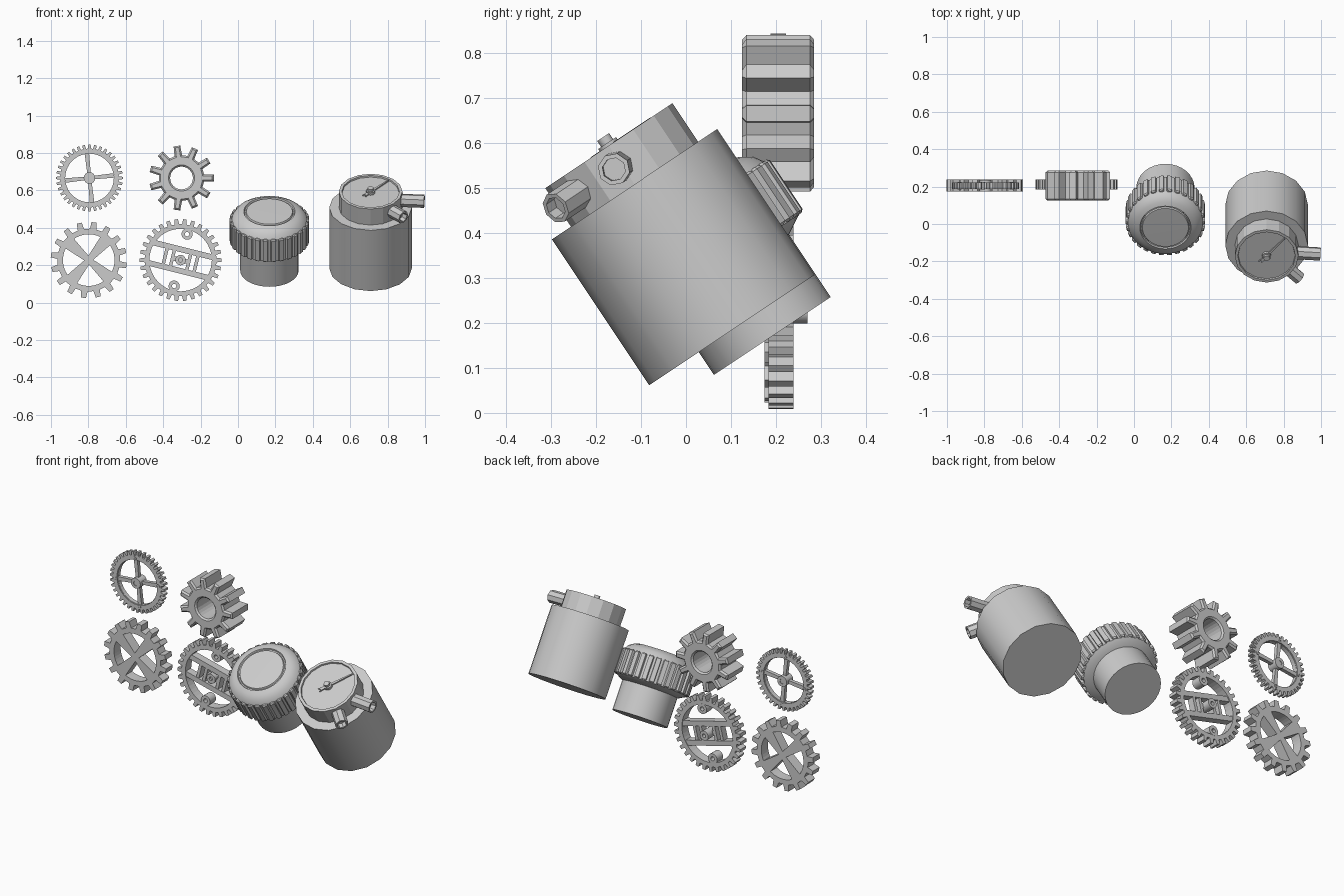
import bpy, bmesh
from math import sin, cos, pi, radians, atan2, asin
from mathutils import Matrix, Vector

old = bpy.data.objects.get("Cube")
if old:
    bpy.data.objects.remove(old, do_unlink=True)

grey = bpy.data.materials.new("plain grey")
grey.use_nodes = True
COLOUR = (0.6, 0.6, 0.6, 1)
grey.diffuse_color = COLOUR
grey.node_tree.nodes["Principled BSDF"].inputs["Base Color"].default_value = COLOUR


def add(name, mesh, matrix, smooth=False):
    ob = bpy.data.objects.new(name, mesh)
    bpy.context.scene.collection.objects.link(ob)
    mesh.materials.clear()
    mesh.materials.append(grey)
    ob.matrix_world = matrix
    if smooth:
        bpy.ops.object.select_all(action='DESELECT')
        ob.select_set(True)
        bpy.context.view_layer.objects.active = ob
        bpy.ops.object.shade_smooth_by_angle(angle=radians(32))
    return ob


def polar(r, a):
    return (r * cos(a), r * sin(a))


def circle(r, n=24, cx=0, cy=0):
    return [(cx + r * cos(2 * pi * i / n), cy + r * sin(2 * pi * i / n)) for i in range(n)]


def toothed(n, root, tip, root_part, tip_part, phase=0):
    """Gear outline; the parts are the share of the pitch a tooth fills."""
    pitch = 2 * pi / n
    pts = []
    for i in range(n):
        a = i * pitch + radians(phase)
        for r, part in ((root, -root_part), (tip, -tip_part), (tip, tip_part), (root, root_part)):
            pts.append(polar(r, a + part * pitch / 2))
    return pts


def spoke_windows(r, inner_w, outer_w, turn):
    """Four windows that leave tapered spokes between them."""
    out = []
    for k in range(4):
        a = radians(turn) + k * pi / 2
        da = asin(outer_w / r)
        arc = [polar(r, a + da + (pi / 2 - 2 * da) * i / 9) for i in range(10)]
        out.append([polar(inner_w * 2 ** 0.5, a + pi / 4)] + arc)
    return out


def rotated(pts, turn):
    c, s = cos(radians(turn)), sin(radians(turn))
    return [(x * c - y * s, x * s + y * c) for x, y in pts]


def box(x0, x1, y0, y1):
    return [(x0, y0), (x1, y0), (x1, y1), (x0, y1)]


def plate(name, outlines, depth, matrix, chamfer=0):
    """Filled outlines with holes, extruded evenly about the local plane."""
    cu = bpy.data.curves.new(name, 'CURVE')
    cu.dimensions, cu.fill_mode = '2D', 'BOTH'
    cu.extrude = depth / 2 - chamfer
    cu.bevel_depth, cu.bevel_resolution, cu.offset = chamfer, 0, -chamfer
    for pts in outlines:
        sp = cu.splines.new('POLY')
        sp.points.add(len(pts) - 1)
        for p, (x, y) in zip(sp.points, pts):
            p.co = (x, y, 0, 1)
        sp.use_cyclic_u = True
    tmp = bpy.data.objects.new(name + " outline", cu)
    bpy.context.scene.collection.objects.link(tmp)
    dg = bpy.context.evaluated_depsgraph_get()
    mesh = bpy.data.meshes.new_from_object(tmp.evaluated_get(dg))
    bpy.data.objects.remove(tmp, do_unlink=True)
    for p in mesh.polygons:
        p.use_smooth = False
    return add(name, mesh, matrix)


def lathe(name, profile, sides, matrix, smooth=True):
    """Turn (radius, height) points around local z."""
    bm = bmesh.new()
    rings = [[bm.verts.new((*polar(r, 2 * pi * i / sides), z)) for i in range(sides)]
             if r else [bm.verts.new((0, 0, z))] for r, z in profile]
    for lo, hi in zip(rings, rings[1:]):
        for i in range(sides):
            j = (i + 1) % sides
            quad = [lo[i % len(lo)], lo[j % len(lo)], hi[j % len(hi)], hi[i % len(hi)]]
            bm.faces.new(list(dict.fromkeys(quad)))
    bmesh.ops.recalc_face_normals(bm, faces=bm.faces)
    mesh = bpy.data.meshes.new(name)
    bm.to_mesh(mesh)
    bm.free()
    return add(name, mesh, matrix, smooth)


def upright(x, y, z):
    """Local z points to the front (-y), local y points up."""
    return Matrix.Translation((x, y, z)) @ Matrix.Rotation(pi / 2, 4, 'X')


def boss(name, r, bore, depth, matrix, n=16):
    h = depth / 2
    lathe(name, [(bore, -h), (r, -h), (r, h), (bore, h), (bore, -h)], n, matrix)


# Fine gear with four thin spokes and a hub
at = upright(-0.794, 0.205, 0.666)
plate("fine_gear_rim", [toothed(36, 0.157, 0.178, 0.62, 0.4), circle(0.132, 40)], 0.034, at)
plate("fine_gear_spokes", [circle(0.137, 40)] + spoke_windows(0.13, 0.009, 0.012, 6), 0.022, at)
boss("fine_gear_hub", 0.031, 0.014, 0.06, at)
lathe("fine_gear_pin", [(0, -0.027), (0.014, -0.027), (0.014, 0.027), (0, 0.027)], 12, at)
for k in range(4):
    x, y = polar(0.14, radians(6) + k * pi / 2)
    boss(f"fine_gear_rivet_{k + 1}", 0.011, 0.004, 0.04, at @ Matrix.Translation((x, y, 0)), 10)

# Coarse gear with four flared spokes
plate("coarse_gear", [toothed(16, 0.168, 0.204, 0.52, 0.34, 14.5)]
      + spoke_windows(0.138, 0.017, 0.034, 49), 0.062, upright(-0.798, 0.206, 0.227))

# Ladder gear: toothed rim, two rails, rungs, hub and lugs
at = upright(-0.307, 0.211, 0.227)
TILT = -14
plate("ladder_gear_rim", [toothed(30, 0.192, 0.219, 0.6, 0.4), circle(0.167, 48)], 0.055, at)
for side, s in (("upper", 1), ("lower", -1)):
    y = 0.056 * s
    plate(f"ladder_gear_{side}_rail", [rotated(box(-0.168, 0.168, y - 0.015, y + 0.015), TILT)], 0.045, at)
    x, y = polar(0.143, radians(90 + TILT) + (0 if s > 0 else pi))
    boss(f"ladder_gear_{side}_lug", 0.03, 0.012, 0.056, at @ Matrix.Translation((x, y, 0)))
for k, x in enumerate((-0.085, -0.045, 0.045, 0.085)):
    plate(f"ladder_gear_rung_{k + 1}", [rotated(box(x - 0.009, x + 0.009, -0.045, 0.045), TILT)], 0.04, at)
plate("ladder_gear_hub_plate", [rotated(box(-0.04, 0.04, -0.012, 0.012), TILT)], 0.03, at)
boss("ladder_gear_hub", 0.028, 0.011, 0.086, at @ Matrix.Translation((0, 0, -0.016)))

# Pinion with eleven chamfered teeth and a bore
plate("pinion", [toothed(11, 0.122, 0.174, 0.58, 0.36), circle(0.061, 24)], 0.16,
      upright(-0.302, 0.205, 0.666), 0.009)

# Ribbed knob on a stem, leaning to the front
LEAN = Matrix.Rotation(radians(33.7), 4, 'X')
knob = Matrix.Translation((0.168, 0.192, 0.171)) @ LEAN
lathe("knob_stem", [(0, 0), (0.156, 0), (0.156, 0.2), (0, 0.2)], 32, knob)
lathe("knob_cap", [(0, 0.168), (0.157, 0.168), (0.2, 0.192), (0.2, 0.333), (0.186, 0.355),
                   (0.16, 0.372), (0.137, 0.38), (0.133, 0.372), (0.127, 0.372),
                   (0.123, 0.38), (0, 0.382)], 48, knob)
plate("knob_ribs", [toothed(30, 0.199, 0.213, 0.7, 0.55), circle(0.18, 30)], 0.142,
      knob @ Matrix.Translation((0, 0, 0.263)), 0.006)

# Gauge: body, dial drum, needle and two spouts
gauge = Matrix.Translation((0.709, 0.102, 0.184)) @ LEAN
TOP = 0.39
lathe("gauge_body", [(0, 0), (0.221, 0), (0.221, TOP), (0, TOP)], 16, gauge)
lathe("gauge_drum", [(0, TOP), (0.17, TOP), (0.17, TOP + 0.103), (0.154, TOP + 0.103),
                     (0.152, TOP + 0.094), (0, TOP + 0.094)], 16, gauge, False)
dial = gauge @ Matrix.Translation((0, 0, TOP + 0.1))
lathe("gauge_pivot", [(0, -0.008), (0.024, -0.008), (0.024, 0.01), (0.016, 0.01),
                      (0.016, 0.026), (0, 0.026)], 12, dial)
plate("gauge_needle", [rotated([(-0.055, -0.01), (-0.04, 0), (-0.055, 0.01), (0, 0.007),
                                (0.145, 0.003), (0.145, -0.003), (0, -0.007)], 49)], 0.008, dial)
for name, turn, reach in (("side_spout", -4, 0.288), ("front_spout", -45, 0.248)):
    m = gauge @ Matrix.Translation((0, 0, TOP + 0.053)) @ Matrix.Rotation(radians(turn), 4, 'Z') \
        @ Matrix.Rotation(pi / 2, 4, 'Y')
    lathe(name, [(0, 0.1), (0.036, 0.1), (0.036, reach), (0.026, reach),
                 (0.026, reach - 0.03), (0, reach - 0.03)], 8, m, False)
